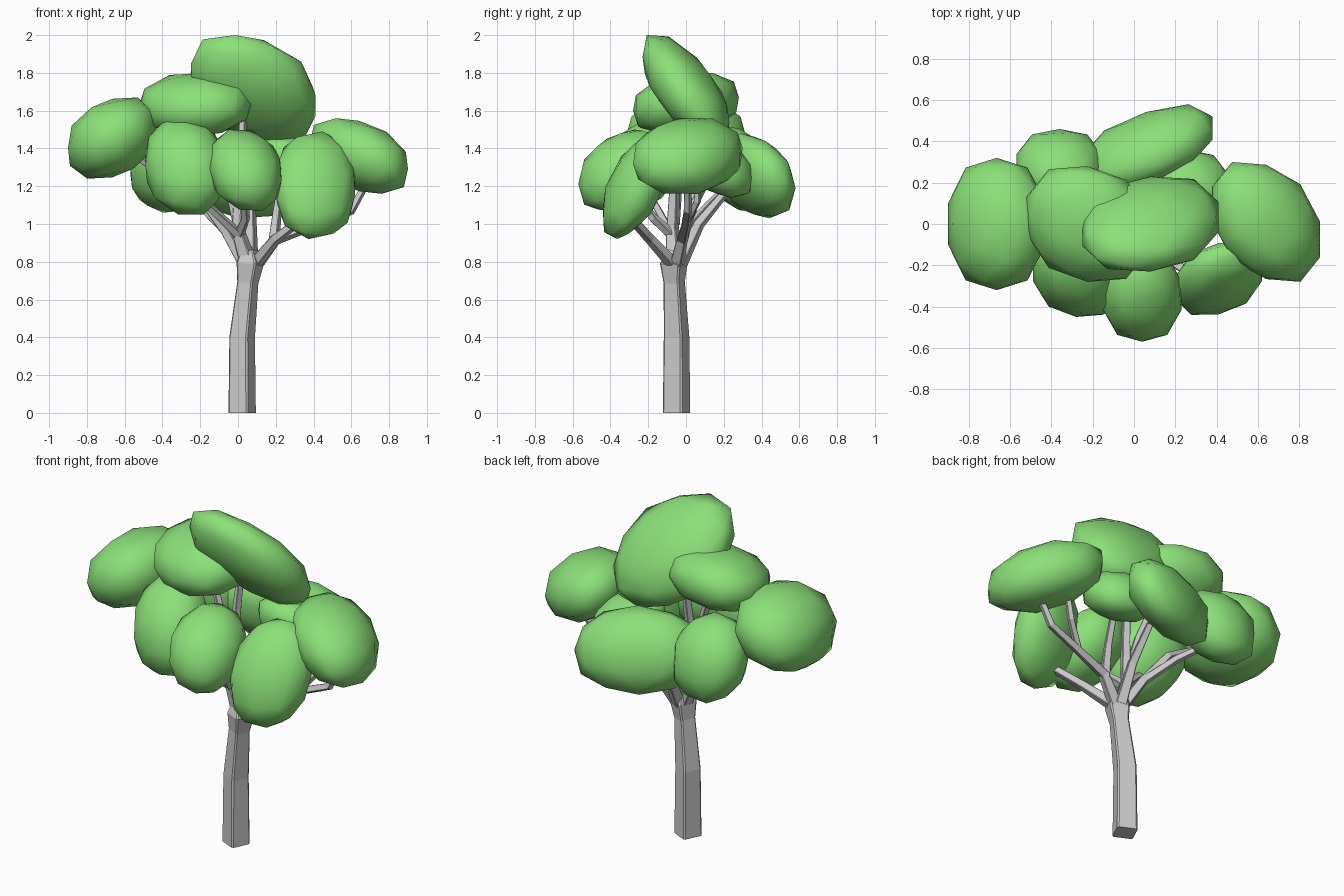
import bpy, bmesh, math
from mathutils import Vector

if "Cube" in bpy.data.objects:
    bpy.data.objects.remove(bpy.data.objects["Cube"])

leaf = bpy.data.materials.new("leaf_green")
leaf.diffuse_color = (0.26, 0.75, 0.19, 1)
leaf.use_nodes = True
leaf.node_tree.nodes["Principled BSDF"].inputs["Base Color"].default_value = leaf.diffuse_color


def add_object(name, bm, smooth, mat=None):
    bmesh.ops.recalc_face_normals(bm, faces=bm.faces)
    me = bpy.data.meshes.new(name)
    bm.to_mesh(me)
    bm.free()
    for p in me.polygons:
        p.use_smooth = smooth
    if mat:
        me.materials.append(mat)
    ob = bpy.data.objects.new(name, me)
    bpy.context.collection.objects.link(ob)
    return ob


def clump(name, lo, hi, xy, xz, yz, power=2.4):
    """Tilted, slightly boxy ellipsoid filling lo..hi; xy, xz, yz set its slant."""
    lo, hi = Vector(lo), Vector(hi)
    c, h = (lo + hi) / 2, (hi - lo) / 2
    b = math.sqrt(1 - xy * xy)
    d = (yz - xz * xy) / b
    e = math.sqrt(1 - xz * xz - d * d)
    bm = bmesh.new()
    bmesh.ops.create_icosphere(bm, subdivisions=2, radius=1)
    for v in bm.verts:
        x, y, z = v.co / sum(abs(q) ** power for q in v.co) ** (1 / power)
        v.co = (x, xy * x + b * y, xz * x + d * y + e * z)
    # stretch to fill the box exactly
    for i in range(3):
        vals = [v.co[i] for v in bm.verts]
        mid, half = (max(vals) + min(vals)) / 2, (max(vals) - min(vals)) / 2
        for v in bm.verts:
            v.co[i] = c[i] + (v.co[i] - mid) / half * h[i]
    add_object(name, bm, True, leaf)


def limb(name, pts, twist=-25):
    """Square tube with chamfered corners through (x, y, z, radius) points."""
    bm = bmesh.new()
    rings = []
    for i, p in enumerate(pts):
        a = Vector(pts[max(i - 1, 0)][:3])
        t = (Vector(pts[min(i + 1, len(pts) - 1)][:3]) - a).normalized()
        if i == 0 and name == "trunk":
            t = Vector((0, 0, 1))
        u = Vector((0, 1, 0)).cross(t).normalized()
        w = t.cross(u)
        ring = []
        for k in range(4):
            for off in (-40, 40):
                ang = math.radians(90 * k + off + twist)
                ring.append(bm.verts.new(Vector(p[:3]) + p[3] * (math.cos(ang) * u + math.sin(ang) * w)))
        rings.append(ring)
    for r, s in zip(rings, rings[1:]):
        for k in range(8):
            bm.faces.new((r[k], r[(k + 1) % 8], s[(k + 1) % 8], s[k]))
    bm.faces.new(rings[0])
    bm.faces.new(rings[-1])
    add_object(name, bm, False)


# Trunk
limb("trunk", [(.022, -.05, 0, .075), (.022, -.05, .4, .07), (.052, -.062, .69, .058),
               (.065, -.065, .79, .075), (.06, -.06, .86, .045)])

# Main branches
limb("branch_right", [(.09, -.05, .78, .04), (.2, -.02, .92, .032), (.42, 0, 1.0, .025),
                      (.6, .01, 1.07, .023), (.7, .01, 1.25, .018)])
limb("branch_right_fork", [(.4, 0, 1.0, .022), (.5, .06, 1.12, .02), (.54, .07, 1.3, .016)])
limb("branch_right_front", [(.1, -.08, .8, .035), (.2, -.19, .92, .028), (.38, -.32, 1.06, .022)])
limb("branch_right_back", [(.19, -.02, .91, .03), (.21, .03, 1.08, .024), (.24, .12, 1.25, .02)])
limb("branch_back", [(.07, -.03, .79, .04), (.07, .07, 1.0, .03), (.07, .22, 1.18, .022)])
limb("branch_centre", [(.06, -.06, .78, .05), (.0, -.07, .97, .035), (.01, -.06, 1.2, .028),
                       (.03, -.02, 1.6, .02)])
limb("branch_front", [(.01, -.08, .95, .028), (.04, -.17, 1.03, .024), (.03, -.3, 1.2, .02)])
limb("branch_front_left", [(.0, -.08, .95, .028), (-.14, -.15, 1.08, .022), (-.27, -.22, 1.2, .018)])
limb("branch_left", [(.03, -.05, .8, .035), (-.06, 0, .96, .03), (-.2, .05, 1.15, .025),
                     (-.45, .02, 1.3, .02), (-.6, 0, 1.4, .018)])
limb("branch_back_left", [(-.07, 0, .97, .026), (-.2, .12, 1.1, .022), (-.34, .22, 1.2, .018)])
limb("branch_upper_left", [(.0, -.06, 1.0, .028), (-.06, -.04, 1.25, .024), (-.18, 0, 1.58, .018)])

# Foliage clumps
clump("foliage_top", (-.25, -.23, 1.42), (.41, .23, 2.0), .15, -.3, -.65)
clump("foliage_upper_left", (-.52, -.28, 1.47), (.07, .28, 1.8), -.15, .05, .2)
clump("foliage_left", (-.9, -.32, 1.24), (-.43, .32, 1.67), 0, .25, 0)
clump("foliage_front_left", (-.49, -.45, 1.05), (-.07, -.03, 1.56), -.15, -.1, .35)
clump("foliage_front", (-.15, -.57, 1.07), (.23, -.12, 1.5), 0, -.15, .35)
clump("foliage_front_right", (.2, -.44, .92), (.62, -.09, 1.49), .25, 0, .55)
clump("foliage_right", (.38, -.28, 1.16), (.9, .3, 1.56), -.3, -.35, .1)
clump("foliage_back", (-.26, .15, 1.03), (.38, .58, 1.48), .5, 0, -.3)
clump("foliage_back_left", (-.57, .1, 1.06), (-.15, .46, 1.52), 0, 0, -.3)
clump("foliage_back_right", (.05, 0, 1.14), (.46, .36, 1.46), 0, -.15, -.35)
